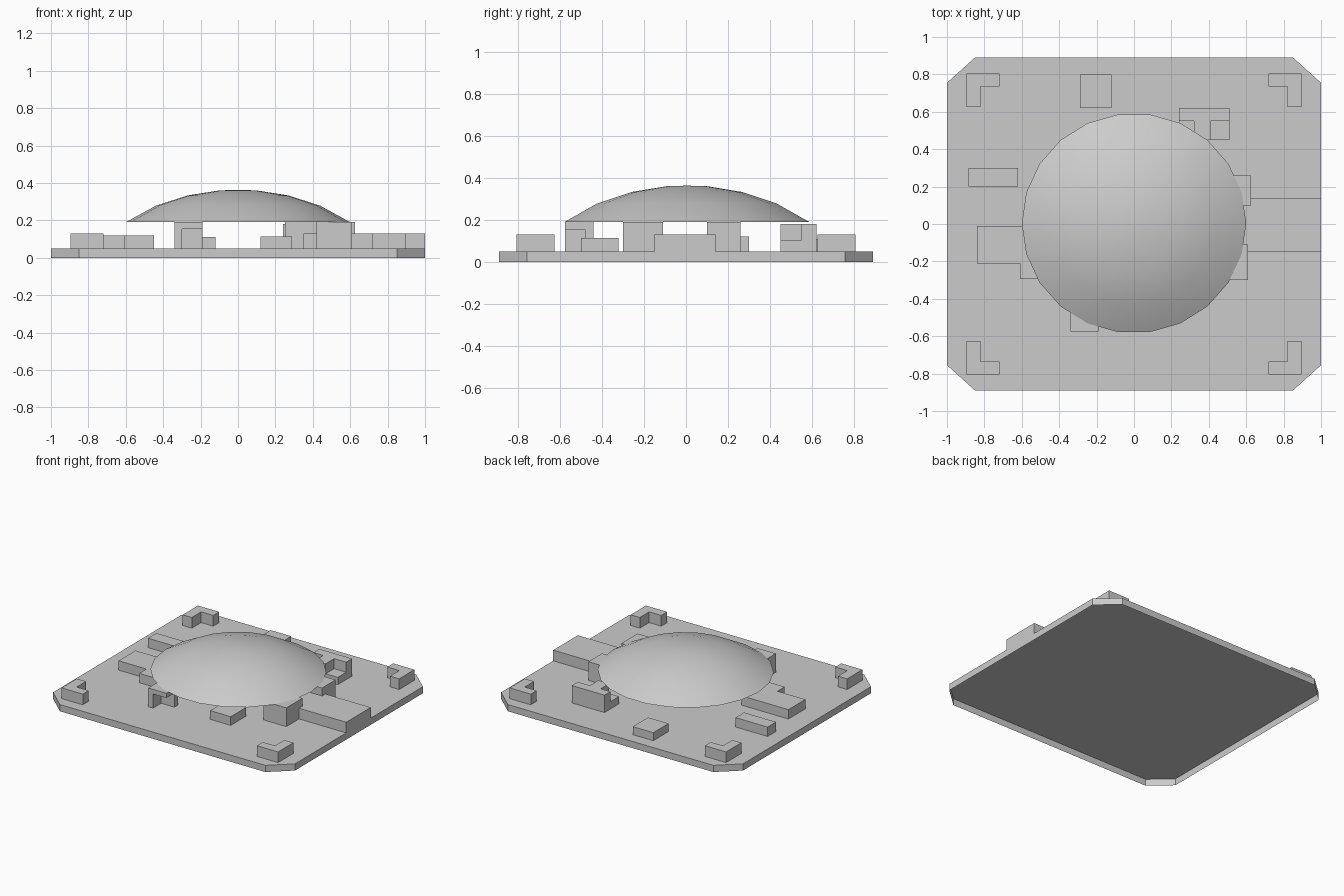
import bpy, bmesh, math

if "Cube" in bpy.data.objects:
    bpy.data.objects.remove(bpy.data.objects["Cube"])

DECK = 0.05    # top of the base plate
ROOF = 0.19    # underside of the dome


def make_object(name, bm):
    bmesh.ops.recalc_face_normals(bm, faces=bm.faces)
    mesh = bpy.data.meshes.new(name)
    bm.to_mesh(mesh)
    bm.free()
    obj = bpy.data.objects.new(name, mesh)
    bpy.context.collection.objects.link(obj)
    return obj


def prism(name, outline, z0, z1, floor=False):
    """Extrude an outline upwards; the hidden floor is left off by default."""
    bm = bmesh.new()
    low = [bm.verts.new((x, y, z0)) for x, y in outline]
    top = [bm.verts.new((x, y, z1)) for x, y in outline]
    n = len(outline)
    for i in range(n):
        j = (i + 1) % n
        bm.faces.new((low[i], low[j], top[j], top[i]))
    bm.faces.new(top)
    if floor:
        bm.faces.new(low[::-1])
    obj = make_object(name, bm)
    # keep the top pointing up even on open prisms
    if obj.data.polygons[n].normal.z < 0:
        obj.data.flip_normals()
    return obj


def box(name, x0, x1, y0, y1, z1, z0=DECK, floor=False):
    return prism(name, [(x0, y0), (x1, y0), (x1, y1), (x0, y1)], z0, z1, floor)


# Base plate: chamfered rectangle, hollow underneath
prism("base_plate", [(-0.85, -0.89), (0.85, -0.89), (1, -0.755), (1, 0.755),
                     (0.85, 0.89), (-0.85, 0.89), (-1, 0.755), (-1, -0.755)], 0, DECK)

# Four corner brackets
bracket = [(0.895, 0.805), (0.72, 0.805), (0.72, 0.735),
           (0.82, 0.735), (0.82, 0.625), (0.895, 0.625)]
for sx in (-1, 1):
    for sy in (-1, 1):
        pts = [(sx * x, sy * y) for x, y in bracket]
        if sx * sy < 0:
            pts.reverse()
        prism("corner_bracket", pts, DECK, 0.13)

# Low blocks on the deck
box("east_slab", 0.35, 1.0, -0.15, 0.14, 0.13)
box("north_block", -0.29, -0.12, 0.62, 0.80, 0.11)
box("south_block", 0.12, 0.29, -0.50, -0.32, 0.115)
box("west_block", -0.885, -0.62, 0.20, 0.30, 0.12)
prism("west_stepped_block", [(-0.45, -0.01), (-0.84, -0.01), (-0.84, -0.21),
                             (-0.61, -0.21), (-0.61, -0.295), (-0.45, -0.295)],
      DECK, 0.12)

# Tall supports reaching the dome
box("east_support_back", 0.25, 0.625, 0.10, 0.26, ROOF)
box("east_support_front", 0.42, 0.61, -0.30, -0.11, ROOF)

# South-west shelter: two walls in an L and a flat roof
prism("shelter_walls", [(-0.34, -0.575), (-0.30, -0.575), (-0.30, -0.48),
                        (-0.19, -0.48), (-0.19, -0.44), (-0.34, -0.44)], DECK, 0.155)
box("shelter_roof", -0.34, -0.19, -0.575, -0.44, ROOF, 0.155, True)

# North-east block: base, back wall with a dipped corner, inner block
box("annex_base", 0.24, 0.51, 0.45, 0.62, 0.105)
wall = box("annex_back_wall", 0.24, 0.51, 0.55, 0.62, 0.18, 0.105)
box("annex_inner_block", 0.32, 0.41, 0.45, 0.55, 0.18, 0.105)

# Dome: shallow spherical cap, open underneath
bm = bmesh.new()
SEG = 22
rings = []
for r, z in [(0.60, 0.19), (0.44, 0.278), (0.27, 0.333), (0.10, 0.36)]:
    rings.append([bm.verts.new((r * math.cos(2 * math.pi * k / SEG),
                                0.004 + 0.98 * r * math.sin(2 * math.pi * k / SEG), z))
                  for k in range(SEG)])
for a, b in zip(rings, rings[1:]):
    for k in range(SEG):
        m = (k + 1) % SEG
        bm.faces.new((a[k], a[m], b[m], b[k]))
tip = bm.verts.new((0, 0.004, 0.363))
for k in range(SEG):
    bm.faces.new((rings[-1][k], rings[-1][(k + 1) % SEG], tip))
for f in bm.faces:
    f.smooth = True
make_object("dome", bm)
